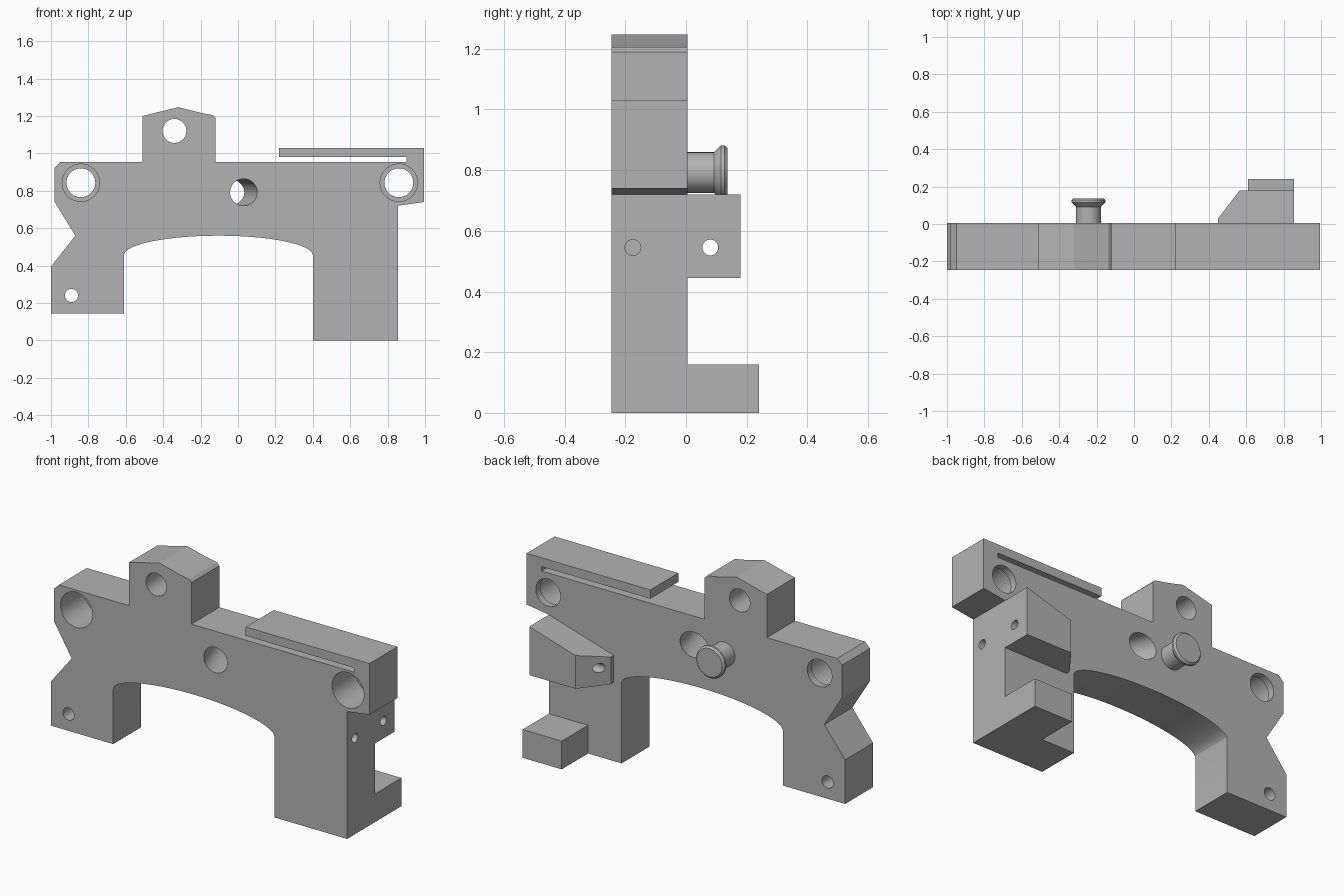
import bpy, bmesh, math
from mathutils import Matrix, Vector

cube = bpy.data.objects.get("Cube")
if cube:
    bpy.data.objects.remove(cube, do_unlink=True)

FRONT, BACK = -0.245, 0.005

grey = bpy.data.materials.new("plain grey")
grey.use_nodes = True
colour = (0.45, 0.45, 0.45, 1)
grey.diffuse_color = colour
grey.node_tree.nodes["Principled BSDF"].inputs["Base Color"].default_value = colour


def make_object(name, bm):
    bmesh.ops.recalc_face_normals(bm, faces=bm.faces)
    mesh = bpy.data.meshes.new(name)
    bm.to_mesh(mesh)
    bm.free()
    mesh.materials.append(grey)
    obj = bpy.data.objects.new(name, mesh)
    bpy.context.collection.objects.link(obj)
    return obj


def prism(name, outline, offset):
    """Extrude a closed outline of 3D points along an offset."""
    bm = bmesh.new()
    face = bm.faces.new([bm.verts.new(p) for p in outline])
    new = bmesh.ops.extrude_face_region(bm, geom=[face])["geom"]
    verts = [v for v in new if isinstance(v, bmesh.types.BMVert)]
    bmesh.ops.translate(bm, verts=verts, vec=offset)
    return make_object(name, bm)


def loft(name, rings, sides=48):
    """Round solid along y; each ring is (x, y, z, x radius, z radius)."""
    bm = bmesh.new()
    loops = []
    for x, y, z, rx, rz in rings:
        angles = [math.tau * i / sides for i in range(sides)]
        loops.append([bm.verts.new((x + rx * math.cos(a), y, z + rz * math.sin(a))) for a in angles])
    for a, b in zip(loops, loops[1:]):
        for i in range(sides):
            j = (i + 1) % sides
            bm.faces.new((a[i], a[j], b[j], b[i]))
    bm.faces.new(loops[0])
    bm.faces.new(loops[-1])
    return make_object(name, bm)


def bore(x, z, r, y0=FRONT - 0.05, y1=BACK + 0.05):
    return loft("bore", [(x, y0, z, r, r), (x, y1, z, r, r)])


def cross_bore(y, z, r, x0, x1):
    bm = bmesh.new()
    place = Matrix.Translation(((x0 + x1) / 2, y, z)) @ Matrix.Rotation(math.pi / 2, 4, "Y")
    bmesh.ops.create_cone(bm, cap_ends=True, segments=32, radius1=r, radius2=r,
                          depth=x1 - x0, matrix=place)
    return make_object("cross_bore", bm)


def cut(target, cutter):
    cutter.hide_render = True
    mod = target.modifiers.new("cut", "BOOLEAN")
    mod.operation, mod.solver, mod.object = "DIFFERENCE", "EXACT", cutter
    bpy.context.view_layer.objects.active = target
    bpy.ops.object.modifier_apply(modifier=mod.name)
    bpy.data.objects.remove(cutter, do_unlink=True)


def smooth(obj):
    bpy.ops.object.select_all(action="DESELECT")
    obj.select_set(True)
    bpy.context.view_layer.objects.active = obj
    bpy.ops.object.shade_smooth_by_angle(angle=math.radians(15))


# Main frame: arched plate with ears, lug and slotted top arm
arch = [(-0.105 - 0.505 * math.cos(math.pi * i / 32),
         0.455 + 0.105 * math.sin(math.pi * i / 32)) for i in range(33)]
left_leg = [(-1, 0.145), (-0.61, 0.145)]
right_leg = [(0.4, 0), (0.855, 0), (0.855, 0.72), (0.995, 0.74)]
arm = [(0.995, 1.03), (0.22, 1.03), (0.22, 0.98), (0.9, 0.98), (0.9, 0.955)]
lug = [(-0.12, 0.955), (-0.12, 1.19), (-0.135, 1.205), (-0.2, 1.217),
       (-0.32, 1.247), (-0.51, 1.2), (-0.51, 0.955)]
left_side = [(-0.95, 0.955), (-0.98, 0.925), (-0.98, 0.74), (-0.87, 0.56), (-1, 0.395)]
outline = left_leg + arch + right_leg + arm + lug + left_side
frame = prism("main_frame", [(x, FRONT, z) for x, z in outline], Vector((0, BACK - FRONT, 0)))

# Stepped holes in both ears
for x in (-0.84, 0.86):
    cut(frame, bore(x, 0.843, 0.077))
    cut(frame, bore(x, 0.843, 0.1, y1=-0.035))

# Lug hole, foot hole, slanted middle hole and blind side hole
cut(frame, bore(-0.34, 1.12, 0.064))
cut(frame, bore(-0.89, 0.24, 0.035))
cut(frame, loft("slanted_bore", [(0.047, FRONT - 0.05, 0.792, 0.07, 0.072),
                                 (-0.07, BACK + 0.05, 0.792, 0.09, 0.072)]))
cut(frame, cross_bore(-0.175, 0.545, 0.026, 0.7, 0.9))
smooth(frame)

# Rear block with sloping top and chamfered end
plan = [(0.855, BACK), (0.855, 0.18), (0.565, 0.18), (0.45, 0.03), (0.45, BACK)]
block = prism("rear_block", [(x, y, 0.445) for x, y in plan], Vector((0, 0, 0.275)))
for v in block.data.vertices:
    if v.co.z > 0.6:
        v.co.z -= 0.3 * (0.855 - v.co.x)
cut(block, cross_bore(0.08, 0.545, 0.026, 0.4, 0.9))
smooth(block)

# Rear foot
foot = [(0.61, BACK, 0), (0.855, BACK, 0), (0.855, 0.24, 0), (0.61, 0.24, 0)]
prism("rear_foot", foot, Vector((0, 0, 0.16)))

# Rear stud with flared head
stud_profile = [(BACK - 0.01, 0.067), (0.092, 0.067), (0.115, 0.09), (0.127, 0.09), (0.137, 0.08)]
stud = loft("rear_stud", [(-0.243, y, 0.792, r, r) for y, r in stud_profile])
smooth(stud)
